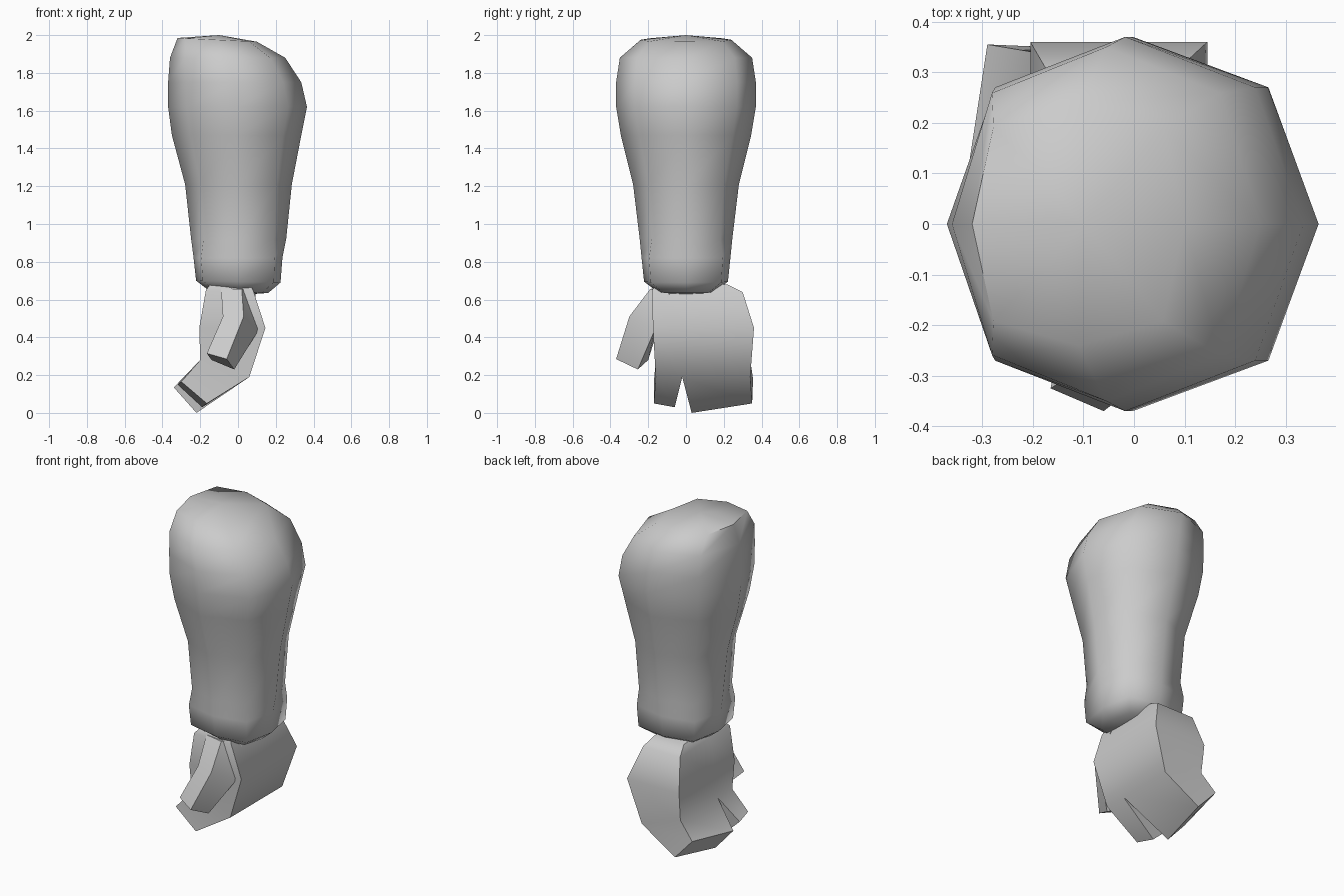
import bpy, bmesh

if "Cube" in bpy.data.objects:
    bpy.data.objects.remove(bpy.data.objects["Cube"])

grey = bpy.data.materials.new("grey")
grey.diffuse_color = (0.6, 0.6, 0.6, 1)
grey.use_nodes = True
grey.node_tree.nodes["Principled BSDF"].inputs["Base Color"].default_value = grey.diffuse_color


def loft(bm, sections, start=True, end=True):
    """Skin a list of equal-length closed sections, optionally capped."""
    rows = [[bm.verts.new(p) for p in s] for s in sections]
    n = len(rows[0])
    for a, b in zip(rows, rows[1:]):
        for i in range(n):
            j = (i + 1) % n
            bm.faces.new((a[i], a[j], b[j], b[i]))
    if start:
        bm.faces.new(rows[0])
    if end:
        bm.faces.new(rows[-1])
    return rows


def finish(bm, name, angle):
    bmesh.ops.remove_doubles(bm, verts=bm.verts, dist=0.0005)
    bmesh.ops.recalc_face_normals(bm, faces=bm.faces)
    me = bpy.data.meshes.new(name)
    bm.to_mesh(me)
    bm.free()
    me.materials.append(grey)
    ob = bpy.data.objects.new(name, me)
    bpy.context.collection.objects.link(ob)
    bpy.ops.object.select_all(action='DESELECT')
    ob.select_set(True)
    bpy.context.view_layer.objects.active = ob
    bpy.ops.object.shade_smooth_by_angle(angle=angle)
    return ob


# Forearm: eight-sided rings (z at -x, z at +x, min x, max x, half y, corner factor)
rings = [
    (0.645, 0.635, -0.15, 0.16, 0.15, 0.80),
    (0.70, 0.69, -0.222, 0.225, 0.222, 0.84),
    (0.82, 0.82, -0.235, 0.235, 0.235, 0.83),
    (0.92, 0.92, -0.248, 0.255, 0.245, 0.74),
    (1.21, 1.21, -0.28, 0.285, 0.28, 0.71),
    (1.47, 1.47, -0.35, 0.335, 0.345, 0.72),
    (1.62, 1.62, -0.37, 0.365, 0.37, 0.73),
    (1.75, 1.75, -0.37, 0.335, 0.37, 0.73),
    (1.88, 1.88, -0.36, 0.25, 0.35, 0.74),
    (1.985, 1.965, -0.32, 0.10, 0.24, 0.80),
]
DIRS = [(1, 0), (1, 1), (0, 1), (-1, 1), (-1, 0), (-1, -1), (0, -1), (1, -1)]


def ring(z0, z1, x0, x1, ry, corner):
    cx, rx = (x0 + x1) / 2, (x1 - x0) / 2
    pts = []
    for dx, dy in DIRS:
        k = corner if dx and dy else 1
        t = (1 + dx * k) / 2
        pts.append((cx + dx * k * rx, dy * k * ry, z0 + (z1 - z0) * t))
    return pts


bm = bmesh.new()
rows = loft(bm, [ring(*r) for r in rings], False, False)
# Shallow domed ends
for row, tip in ((rows[0], (0.02, 0, 0.625)), (rows[-1], (-0.1, 0, 2.0))):
    c = bm.verts.new(tip)
    for i in range(8):
        bm.faces.new((row[i], row[(i + 1) % 8], c))
finish(bm, "forearm", 1.05)


# Palm: six-point sections, outer side (+x) then inner side (-x)
def palm_section(outer, inner, y0, ym, y1, drop=0.0):
    (xo, zo), (xi, zi) = outer, inner
    return [(xo, y0, zo), (xo, ym, zo), (xo, y1, zo - drop),
            (xi, y1, zi - drop), (xi, ym, zi), (xi, y0, zi)]


knuckle = palm_section((0.06, 0.19), (-0.20, 0.28), -0.16, -0.02, 0.34)
bm = bmesh.new()
loft(bm, [
    palm_section((0.06, 0.69), (-0.14, 0.69), -0.15, 0.02, 0.22, 0.01),
    palm_section((0.08, 0.65), (-0.17, 0.65), -0.18, 0.02, 0.30, 0.01),
    palm_section((0.145, 0.45), (-0.205, 0.45), -0.175, 0.0, 0.36),
    knuckle,
], True, False)
# Narrow finger and wide finger grow from the knuckle row
k = knuckle
loft(bm, [[k[0], k[1], k[4], k[5]],
          [(-0.165, -0.17, 0.05), (-0.19, -0.06, 0.03),
           (-0.32, -0.06, 0.15), (-0.30, -0.17, 0.165)]], False)
loft(bm, [[k[1], k[2], k[3], k[4]],
          [(-0.22, 0.03, 0.0), (-0.17, 0.35, 0.05),
           (-0.29, 0.355, 0.18), (-0.34, 0.03, 0.135)]], False)
finish(bm, "hand", 0.85)

# Thumb: bent four-sided bar
bm = bmesh.new()
loft(bm, [
    [(-0.09, -0.175, 0.66), (0.02, -0.19, 0.655), (0.09, -0.08, 0.65), (-0.05, -0.08, 0.65)],
    [(-0.08, -0.27, 0.51), (0.03, -0.30, 0.51), (0.11, -0.165, 0.44), (-0.06, -0.15, 0.44)],
    [(-0.165, -0.325, 0.315), (-0.06, -0.37, 0.285), (-0.02, -0.255, 0.23), (-0.14, -0.20, 0.28)],
])
finish(bm, "thumb", 0.85)
